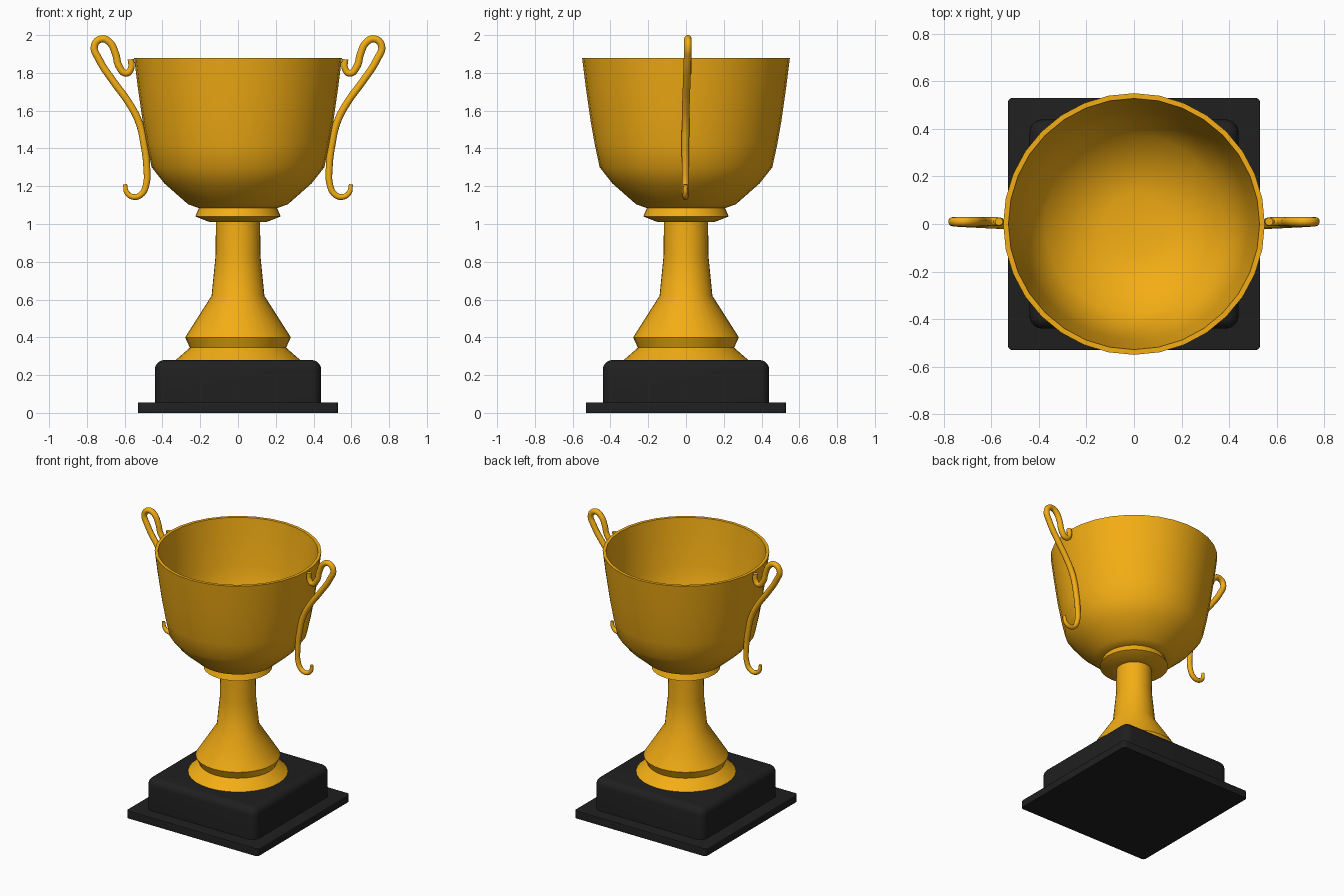
import bpy, bmesh, math
from mathutils import Vector

if "Cube" in bpy.data.objects:
    bpy.data.objects.remove(bpy.data.objects["Cube"])


def material(name, color):
    m = bpy.data.materials.new(name)
    m.diffuse_color = color
    m.use_nodes = True
    m.node_tree.nodes["Principled BSDF"].inputs["Base Color"].default_value = m.diffuse_color
    return m


gold = material("gold", (0.9, 0.42, 0.007, 1))
black = material("black", (0.014, 0.014, 0.014, 1))


def smooth(obj, angle):
    bpy.ops.object.select_all(action='DESELECT')
    obj.select_set(True)
    bpy.context.view_layer.objects.active = obj
    bpy.ops.object.shade_smooth_by_angle(angle=math.radians(angle))


def add_mesh(name, bm, mat, angle):
    bmesh.ops.recalc_face_normals(bm, faces=bm.faces)
    me = bpy.data.meshes.new(name)
    bm.to_mesh(me)
    bm.free()
    obj = bpy.data.objects.new(name, me)
    bpy.context.collection.objects.link(obj)
    me.materials.append(mat)
    smooth(obj, angle)
    return obj


def lathe(name, profile, angle, steps=32):
    bm = bmesh.new()
    vs = [bm.verts.new((r, 0, z)) for r, z in profile]
    es = [bm.edges.new(p) for p in zip(vs, vs[1:])]
    bmesh.ops.spin(bm, geom=vs + es, cent=(0, 0, 0), axis=(0, 0, 1),
                   angle=math.tau, steps=steps)
    bmesh.ops.remove_doubles(bm, verts=bm.verts, dist=1e-4)
    return add_mesh(name, bm, gold, angle)


def slab(name, half, z0, z1, corner, top):
    """Square slab with rounded upright corners and a rounded top edge."""
    bm = bmesh.new()
    bmesh.ops.create_cube(bm, size=1)
    for v in bm.verts:
        v.co = (v.co.x * 2 * half, v.co.y * 2 * half, z1 if v.co.z > 0 else z0)
    up = [e for e in bm.edges if abs(e.verts[0].co.z - e.verts[1].co.z) > 1e-4]
    bmesh.ops.bevel(bm, geom=up, offset=corner, segments=5, profile=0.5, affect='EDGES')
    rim = [e for e in bm.edges if all(abs(v.co.z - z1) < 1e-4 for v in e.verts)]
    bmesh.ops.bevel(bm, geom=rim, offset=top, segments=5, profile=0.5, affect='EDGES')
    return add_mesh(name, bm, black, 35)


# Two-step plinth
slab("base_plate", 0.53, 0, 0.055, 0.02, 0.005)
slab("base_block", 0.44, 0.05, 0.28, 0.055, 0.05)

# Pedestal stem with flared foot and collar
lathe("stem", [(0, 0.278), (0.332, 0.278), (0.255, 0.345), (0.28, 0.40), (0.14, 0.62),
               (0.119, 0.83), (0.117, 1.01), (0.15, 1.01), (0.226, 1.04), (0.205, 1.09),
               (0, 1.09)], 50)

# Hollow bowl
lathe("bowl", [(0, 1.085), (0.21, 1.085), (0.265, 1.105), (0.39, 1.215), (0.457, 1.30),
               (0.483, 1.42), (0.505, 1.545), (0.53, 1.72), (0.55, 1.88),
               (0.528, 1.88), (0.51, 1.72), (0.485, 1.545), (0.437, 1.31), (0.375, 1.235),
               (0.255, 1.13), (0.13, 1.105), (0, 1.10)], 50)

# Scroll handles: x, y, z, tube radius
path = [(0.568, 0.01, 1.872, 0.017), (0.566, 0.01, 1.825, 0.018), (0.592, 0.01, 1.798, 0.019),
        (0.630, 0.01, 1.835, 0.020), (0.648, 0.01, 1.90, 0.020), (0.680, 0.01, 1.962, 0.020),
        (0.722, 0.01, 1.98, 0.020), (0.760, 0.01, 1.945, 0.020), (0.735, 0.008, 1.87, 0.020),
        (0.660, 0.004, 1.755, 0.020), (0.580, 0.0, 1.645, 0.020), (0.525, -0.002, 1.54, 0.020),
        (0.497, -0.003, 1.42, 0.020), (0.483, -0.003, 1.30, 0.019),
        (0.487, -0.003, 1.205, 0.018), (0.512, -0.003, 1.157, 0.017),
        (0.552, -0.003, 1.143, 0.016), (0.588, -0.003, 1.165, 0.014),
        (0.598, -0.003, 1.21, 0.011)]


def handle(name, side):
    cu = bpy.data.curves.new(name, 'CURVE')
    cu.dimensions = '3D'
    cu.bevel_depth = 1
    cu.bevel_resolution = 3
    cu.use_fill_caps = True
    sp = cu.splines.new('BEZIER')
    sp.resolution_u = 6
    sp.bezier_points.add(len(path) - 1)
    for p, (x, y, z, r) in zip(sp.bezier_points, path):
        p.co = (side * x, y, z)
        p.radius = r
        p.handle_left_type = p.handle_right_type = 'AUTO'
    obj = bpy.data.objects.new(name, cu)
    bpy.context.collection.objects.link(obj)
    cu.materials.append(gold)
    bpy.ops.object.select_all(action='DESELECT')
    obj.select_set(True)
    bpy.context.view_layer.objects.active = obj
    bpy.ops.object.convert(target='MESH')
    smooth(bpy.context.object, 50)


handle("right_handle", 1)
handle("left_handle", -1)
